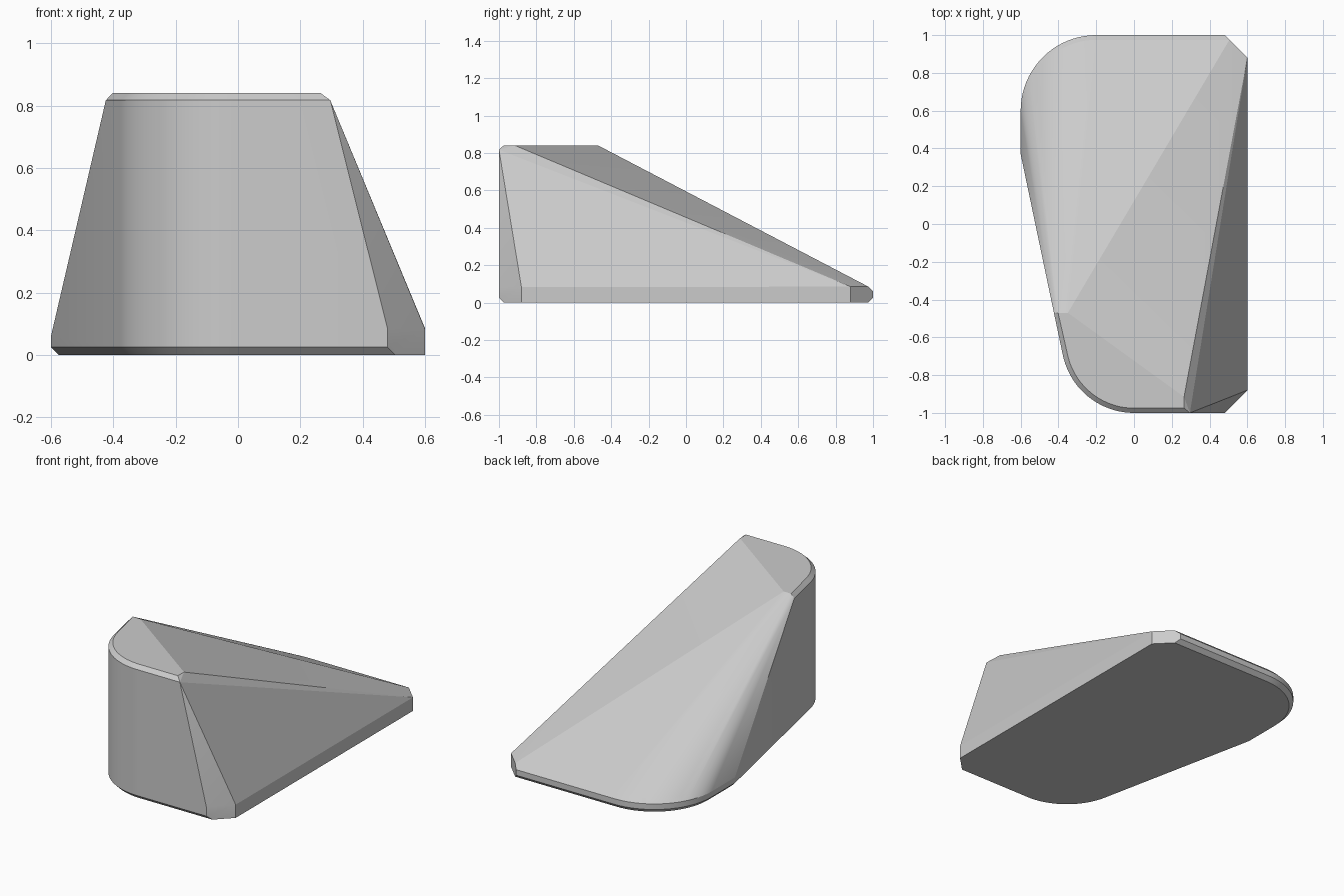
import bpy, bmesh, math

if "Cube" in bpy.data.objects:
    bpy.data.objects.remove(bpy.data.objects["Cube"])

R_BACK, R_FRONT = 0.40, 0.385   # rounded corner radii
CH = 0.025                      # rim chamfer
TILT = math.asin(0.2055)        # lean of the slanted left side
SEG = 20


def arc(cx, cy, r, a0, a1):
    return [(cx + r * math.cos(a0 + (a1 - a0) * i / SEG),
             cy + r * math.sin(a0 + (a1 - a0) * i / SEG)) for i in range(SEG + 1)]


def front_curve(d):
    # rounded front-left corner, inset by d
    return arc(0, -1 + R_FRONT, R_FRONT - d, math.pi + TILT, 1.5 * math.pi)


def footprint(d):
    # wedge outline inset by d; the right side and its cut corners are not inset
    return (arc(-0.6 + R_BACK, 1 - R_BACK, R_BACK - d, math.pi / 2, math.pi)
            + [(-0.6 + d, 0.37)] + front_curve(d)
            + [(0.48 + d, -1 + d), (0.6, -0.88), (0.6, 0.88), (0.48 + d, 1 - d)])


def at(points, z):
    return [(x, y, z) for x, y in points]


# base slab layers
pts = at(footprint(CH), 0) + at(footprint(0), CH) + at(footprint(0), 0.06)
pts += [p for p in at(footprint(CH), 0.085) if p[1] > 0.3]
pts += at([(0.48, -1), (0.6, -0.88)], 0.083)
# high front ledge: outer rim, then the chamfered flat top
pts += at(front_curve(0) + [(-0.424, -0.47), (0.296, -1)], 0.817)
pts += at(front_curve(CH) + [(-0.402, -0.47), (-0.35, -0.47),
                             (0.265, -0.915), (0.265, -1 + CH)], 0.84)

# the whole wedge is the skin around those layers
bm = bmesh.new()
for p in pts:
    bm.verts.new(p)
res = bmesh.ops.convex_hull(bm, input=bm.verts[:])
bmesh.ops.delete(bm, geom=[v for v in bm.verts if not v.link_faces], context='VERTS')
bmesh.ops.dissolve_limit(bm, angle_limit=math.radians(0.3),
                         verts=bm.verts[:], edges=bm.edges[:])
bmesh.ops.recalc_face_normals(bm, faces=bm.faces[:])
mesh = bpy.data.meshes.new("sloped_wedge")
bm.to_mesh(mesh)
bm.free()

grey = bpy.data.materials.new("light grey")
grey.diffuse_color = (0.6, 0.6, 0.6, 1)
grey.use_nodes = True
grey.node_tree.nodes["Principled BSDF"].inputs["Base Color"].default_value = grey.diffuse_color
mesh.materials.append(grey)

wedge = bpy.data.objects.new("sloped_wedge", mesh)
bpy.context.collection.objects.link(wedge)
bpy.context.view_layer.objects.active = wedge
wedge.select_set(True)
bpy.ops.object.shade_smooth_by_angle(angle=math.radians(12))
